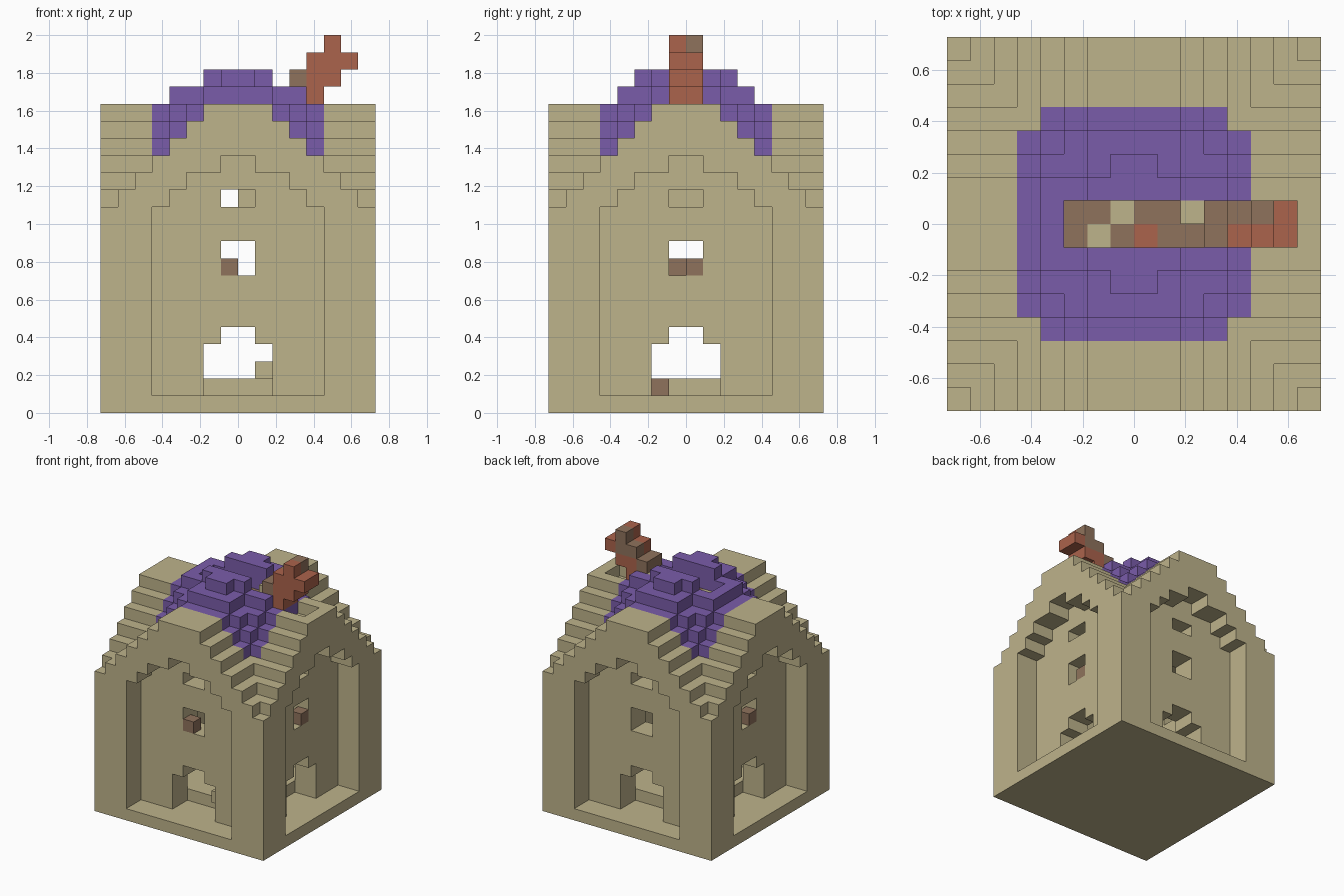
import bpy, bmesh
from itertools import product

cube = bpy.data.objects.get("Cube")
if cube:
    bpy.data.objects.remove(cube, do_unlink=True)

U = 1 / 11          # edge length of one block


def material(name, rgb):
    m = bpy.data.materials.new(name)
    m.use_nodes = True
    m.diffuse_color = (*rgb, 1)
    m.node_tree.nodes["Principled BSDF"].inputs["Base Color"].default_value = (*rgb, 1)
    return m


MATS = {
    "sandstone": material("sandstone", (0.515, 0.451, 0.258)),
    "purple": material("purple", (0.195, 0.107, 0.402)),
    "red": material("red clay", (0.407, 0.125, 0.072)),
    "brown": material("brown", (0.275, 0.171, 0.107)),
}


def ring(i):
    """Distance of a block from the centre line, counted from 1."""
    return i + 1 if i >= 0 else -i


def gable(n):
    """Stepped gable height at ring n."""
    return 18 - max(0, n - 2)


def opening(across, depth, k):
    """Arched wall recess, doorway and windows of one facade."""
    if depth >= 7:
        arch = 5 if k < 12 else {12: 4, 13: 3, 14: 1}.get(k, 0)
        return k >= 1 and across <= arch
    if depth >= 5:
        door = (across <= 2 and 1 <= k <= 3) or (across <= 1 and k == 4)
        return door or (across <= 1 and k in (8, 9, 12))
    return False


blocks = {}         # (i, j, k) -> (part, colour)

# Cross-gabled body with a stepped dome over the crossing
for i, j in product(range(-8, 8), repeat=2):
    a, b = ring(i), ring(j)
    base = gable(min(a, b))
    dome = max(a, b) <= 5 and min(a, b) <= 4
    top = base
    if max(a, b) <= 4:
        top += 1
        if (a <= 1 and b <= 3) or (a <= 2 and b <= 2):
            top = 20
    for k in range(top):
        room = max(a, b) <= 4 and 2 <= k <= 13
        slot = -3 <= i <= 3 and b == 1 and k >= 17
        pit = i in (5, 6) and b == 1 and k == 17
        if room or slot or pit or opening(a, b, k) or opening(b, a, k):
            continue
        if dome and k >= base - 2:
            blocks[i, j, k] = ("dome_roof", "purple")
        else:
            blocks[i, j, k] = ("walls", "sandstone")

# Broken infill at the bottom of the roof slot
for i, j in product(range(-3, 4), (-1, 0)):
    colour = "brown"
    if (i, j) in ((-1, 0), (-2, -1), (2, 0), (3, 0)):
        colour = "sandstone"
    elif (i, j) == (0, -1):
        colour = "red"
    blocks[i, j, 17] = ("roof_infill", colour)
for i in (2, 3):
    blocks[i, 0, 18] = ("roof_infill", "sandstone")

# Crooked chimney climbing out of the roof
for k, columns in {18: (4,), 19: (3, 4, 5), 20: (4, 5, 6), 21: (5,)}.items():
    for i, j in product(columns, (-1, 0)):
        shaded = i == 3 or (j == 0 and k >= 20 and i < 6)
        blocks[i, j, k] = ("chimney", "brown" if shaded else "red")

# Loose blocks in the windows and doorways
for cell in ((-1, -6, 8), (5, 0, 8), (-6, -1, 8), (4, -2, 1)):
    blocks[cell] = ("window_blocks", "brown")
blocks[1, -5, 2] = ("walls", "sandstone")

# Stub hanging from the ceiling
for j, k in product((-1, 0), (12, 13)):
    blocks[0, j, k] = ("walls", "sandstone")


def build(part):
    """Skin the outside faces of all blocks of one part."""
    cells = {c: v[1] for c, v in blocks.items() if v[0] == part}
    colours = sorted(set(cells.values()))
    bm = bmesh.new()
    verts = {}

    def corner(p):
        if p not in verts:
            verts[p] = bm.verts.new([n * U for n in p])
        return verts[p]

    for cell, colour in cells.items():
        for axis, side in product(range(3), (0, 1)):
            near = list(cell)
            near[axis] += 2 * side - 1
            if tuple(near) in blocks:
                continue
            u, v = (axis + 1) % 3, (axis + 2) % 3
            quad = []
            for du, dv in ((0, 0), (1, 0), (1, 1), (0, 1)):
                p = list(cell)
                p[axis] += side
                p[u] += du
                p[v] += dv
                quad.append(corner(tuple(p)))
            face = bm.faces.new(quad if side else quad[::-1])
            face.material_index = colours.index(colour)
    mesh = bpy.data.meshes.new(part)
    bm.to_mesh(mesh)
    bm.free()
    for colour in colours:
        mesh.materials.append(MATS[colour])
    bpy.context.collection.objects.link(bpy.data.objects.new(part, mesh))


for part in ("walls", "dome_roof", "roof_infill", "chimney", "window_blocks"):
    build(part)
